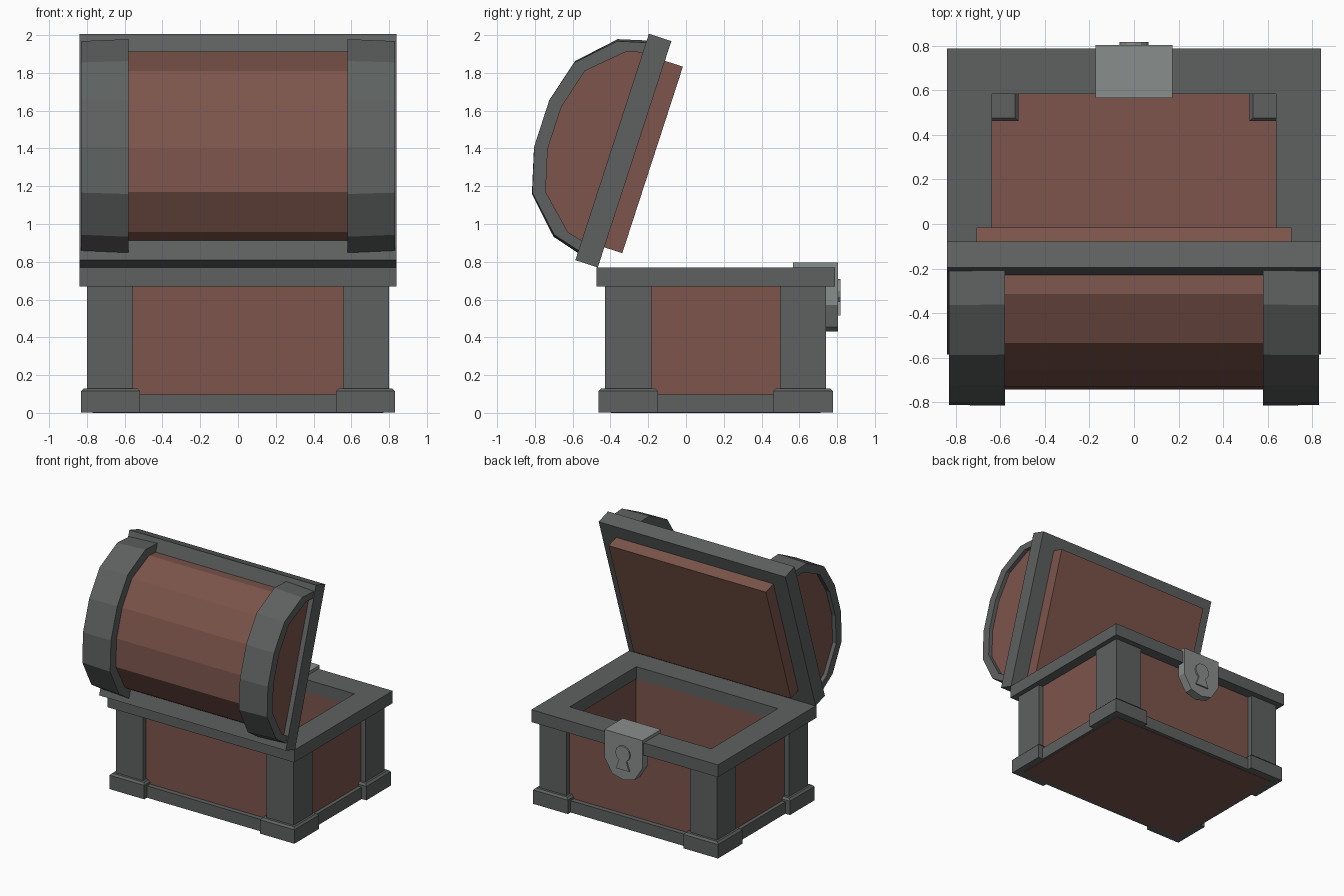
import bpy, bmesh, math
from mathutils import Matrix

if "Cube" in bpy.data.objects:
    bpy.data.objects.remove(bpy.data.objects["Cube"])

def material(name, rgb):
    m = bpy.data.materials.new(name)
    m.diffuse_color = (*rgb, 1)
    m.use_nodes = True
    m.node_tree.nodes["Principled BSDF"].inputs["Base Color"].default_value = m.diffuse_color
    return m

WOOD = material("brown_wood", (0.20, 0.09, 0.07))
IRON = material("dark_iron", (0.11, 0.12, 0.115))
STEEL = material("light_steel", (0.25, 0.27, 0.26))
CY = 0.157                                   # middle of the base in y
LID = Matrix.Translation((0, -0.467, 0.77)) @ Matrix.Rotation(math.radians(72), 4, 'X')

def finish(name, bm, mat, matrix=None):
    bmesh.ops.recalc_face_normals(bm, faces=bm.faces)
    me = bpy.data.meshes.new(name)
    bm.to_mesh(me)
    bm.free()
    me.materials.append(mat)
    ob = bpy.data.objects.new(name, me)
    bpy.context.collection.objects.link(ob)
    if matrix:
        ob.matrix_world = matrix
    return ob

def add_box(bm, x, y, z):
    vs = [bm.verts.new((a, b, c)) for c in z for a, b in
          ((x[0], y[0]), (x[1], y[0]), (x[1], y[1]), (x[0], y[1]))]
    for f in ((0, 1, 2, 3), (4, 5, 6, 7), (0, 1, 5, 4), (1, 2, 6, 5), (2, 3, 7, 6), (3, 0, 4, 7)):
        bm.faces.new([vs[i] for i in f])

def box(name, x, y, z, mat, matrix=None):
    bm = bmesh.new()
    add_box(bm, x, y, z)
    return finish(name, bm, mat, matrix)

def frame(name, outer, inner, z0, z1, mat):
    """Rectangular ring centred on the base; outer/inner are half sizes."""
    bm = bmesh.new()
    loops = []
    for (hx, hy), z in ((outer, z0), (outer, z1), (inner, z1), (inner, z0)):
        loops.append([bm.verts.new((sx * hx, CY + sy * hy, z))
                      for sx, sy in ((-1, -1), (1, -1), (1, 1), (-1, 1))])
    for k in range(4):
        a, b = loops[k], loops[(k + 1) % 4]
        for i in range(4):
            j = (i + 1) % 4
            bm.faces.new((a[i], a[j], b[j], b[i]))
    return finish(name, bm, mat)

def loft(name, ends, mat, matrix=None):
    """Join two matching closed outlines of 3D points and cap them."""
    bm = bmesh.new()
    a, b = [[bm.verts.new(p) for p in e] for e in ends]
    n = len(a)
    for i in range(n):
        j = (i + 1) % n
        bm.faces.new((a[i], a[j], b[j], b[i]))
    bm.faces.new(a)
    bm.faces.new(b)
    return finish(name, bm, mat, matrix)

# base: brown walls, floor, iron rim and skirting
frame("walls", (0.76, 0.545), (0.645, 0.435), 0.05, 0.68, WOOD)
box("floor", (-0.77, 0.77), (CY - 0.555, CY + 0.555), (0, 0.06), WOOD)
frame("rim", (0.84, 0.632), (0.637, 0.428), 0.67, 0.77, IRON)
frame("skirting", (0.79, 0.585), (0.70, 0.49), 0.002, 0.098, IRON)

# corner posts (L-shaped) and bevelled feet
for sx in (-1, 1):
    for sy in (-1, 1):
        tag = ("left" if sx < 0 else "right") + ("_front" if sy < 0 else "_back")
        outline = [(0.80, 0.585), (0.555, 0.585), (0.555, 0.44), (0.65, 0.44), (0.65, 0.34), (0.80, 0.34)]
        loft("post_" + tag, [[(sx * x, CY + sy * y, z) for x, y in outline] for z in (0.05, 0.68)], IRON)
        bm = bmesh.new()
        add_box(bm, sorted((sx * 0.52, sx * 0.832)),
                sorted((CY + sy * 0.305, CY + sy * 0.62)), (0.002, 0.13))
        edges = [e for e in bm.edges if all(v.co.z > 0.1 for v in e.verts)]
        bmesh.ops.bevel(bm, geom=edges, offset=0.015, segments=1, affect='EDGES')
        finish("foot_" + tag, bm, IRON)

# lid slab and inner panel, in tilted lid space (y along the lid, z outwards)
MID = 0.632
box("lid_frame", (-0.84, 0.84), (0, 1.26), (0, 0.125), IRON, LID)
box("lid_inner_panel", (-0.708, 0.708), (0.112, 1.15), (-0.1, 0.02), WOOD, LID)

def arch(half):
    return [(u, w) for u, w in half] + [(-u, w) for u, w in reversed(half)]

OUTER = arch([(0.595, 0.11), (0.55, 0.273), (0.37, 0.452), (0.131, 0.518)])
INNER = arch([(0.527, 0.11), (0.503, 0.208), (0.337, 0.386), (0.118, 0.446)])

# barrel lid and its two end bands, slightly tapered outwards
loft("lid_barrel", [[(x, MID + u, w) for u, w in INNER] for x in (-0.80, 0.80)], WOOD, LID)
for side, sx in (("left", -1), ("right", 1)):
    bm = bmesh.new()
    rows = []
    for prof, x, s in ((OUTER, 0.58, 1), (OUTER, 0.832, 0.98), (INNER, 0.832, 1), (INNER, 0.58, 1)):
        rows.append([bm.verts.new((sx * x, MID + u * s, w)) for u, w in prof])
    for k in range(4):
        a, b = rows[k], rows[(k + 1) % 4]
        for i in range(len(a) - 1):
            bm.faces.new((a[i], a[i + 1], b[i + 1], b[i]))
    for i in (0, -1):
        bm.faces.new([r[i] for r in rows])
    finish("lid_band_" + side, bm, IRON, LID)

# lock: top plate, shield and raised keyhole
box("lock_top_plate", (-0.172, 0.172), (0.567, 0.77), (0.76, 0.795), STEEL)
shield = [(-0.172, 0.795), (-0.172, 0.57), (-0.10, 0.455), (0, 0.43), (0.10, 0.455), (0.172, 0.57), (0.172, 0.795)]
loft("lock_shield", [[(x, y, z) for x, z in shield] for y in (0.735, 0.805)], STEEL)
key = [(0.065 * math.cos(math.radians(a)), 0.645 + 0.065 * math.sin(math.radians(a)))
       for a in range(-60, 241, 30)]
key += [(-0.06, 0.515), (0.06, 0.515)]
loft("keyhole", [[(x, y, z) for x, z in key] for y in (0.80, 0.817)], STEEL)
